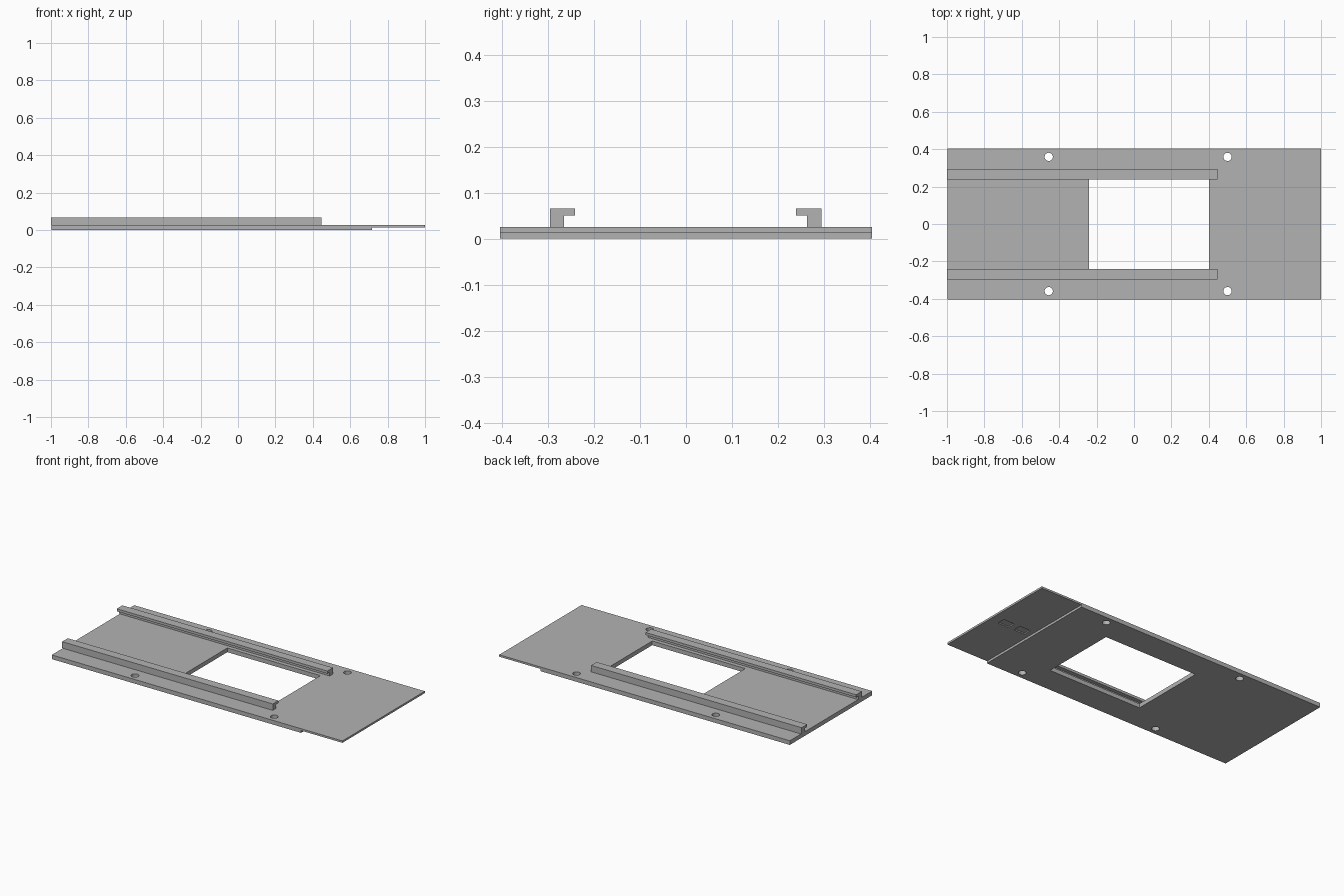
import bpy
import bmesh
from mathutils import Matrix, Vector

cube = bpy.data.objects.get("Cube")
if cube:
    bpy.data.objects.remove(cube, do_unlink=True)

grey = bpy.data.materials.new("plain grey")
grey.use_nodes = True
colour = (0.45, 0.45, 0.45, 1)
grey.diffuse_color = colour
grey.node_tree.nodes["Principled BSDF"].inputs["Base Color"].default_value = colour


def add_object(name, bm):
    bmesh.ops.recalc_face_normals(bm, faces=bm.faces)
    mesh = bpy.data.meshes.new(name)
    bm.to_mesh(mesh)
    bm.free()
    mesh.materials.append(grey)
    obj = bpy.data.objects.new(name, mesh)
    bpy.context.collection.objects.link(obj)
    return obj


def extrude_profile(name, points, direction):
    """Closed outline swept straight along a vector."""
    bm = bmesh.new()
    face = bm.faces.new([bm.verts.new(p) for p in points])
    swept = bmesh.ops.extrude_face_region(bm, geom=[face], use_keep_orig=True)
    verts = [g for g in swept["geom"] if isinstance(g, bmesh.types.BMVert)]
    bmesh.ops.translate(bm, verts=verts, vec=Vector(direction))
    return add_object(name, bm)


def box(name, centre, size):
    bm = bmesh.new()
    bmesh.ops.create_cube(bm, size=1, matrix=Matrix.Translation(centre) @ Matrix.Diagonal((*size, 1)))
    return add_object(name, bm)


def cylinder(name, centre, radius, depth):
    bm = bmesh.new()
    bmesh.ops.create_cone(bm, cap_ends=True, segments=32, radius1=radius, radius2=radius,
                          depth=depth, matrix=Matrix.Translation(centre))
    return add_object(name, bm)


def cut(target, cutter):
    mod = target.modifiers.new("cut", 'BOOLEAN')
    mod.operation = 'DIFFERENCE'
    mod.solver = 'EXACT'
    mod.object = cutter
    bpy.context.view_layer.objects.active = target
    bpy.ops.object.modifier_apply(modifier=mod.name)
    bpy.data.objects.remove(cutter, do_unlink=True)


# Base plate: thick body with a thin tongue at one end
STEP, TOP, HALF_WIDTH = 0.014, 0.026, 0.404
outline = [(-0.996, 0), (0.716, 0), (0.716, STEP), (1, STEP), (1, TOP), (-0.996, TOP)]
plate = extrude_profile("base_plate", [(x, -HALF_WIDTH, z) for x, z in outline],
                        (0, 2 * HALF_WIDTH, 0))

# Rectangular window
cut(plate, box("window_cutter", (0.08, -0.001, 0), (0.64, 0.478, 0.2)))

# Screw holes
for x in (-0.456, 0.5):
    for y in (-0.359, 0.359):
        cut(plate, cylinder("hole_cutter", (x, y, 0), 0.022, 0.2))

# Shallow pockets under the tongue
for x in (0.785, 0.9):
    cut(plate, box("pocket_cutter", (x, -0.02, STEP), (0.075, 0.05, 0.014)))

# Guide rails with lips facing inward
for name, side in (("right_rail", -1), ("left_rail", 1)):
    section = [(0.295, TOP), (0.295, 0.066), (0.24, 0.066), (0.24, 0.05),
               (0.264, 0.05), (0.264, TOP)]
    extrude_profile(name, [(-1, side * y - 0.001, z) for y, z in section], (1.446, 0, 0))
